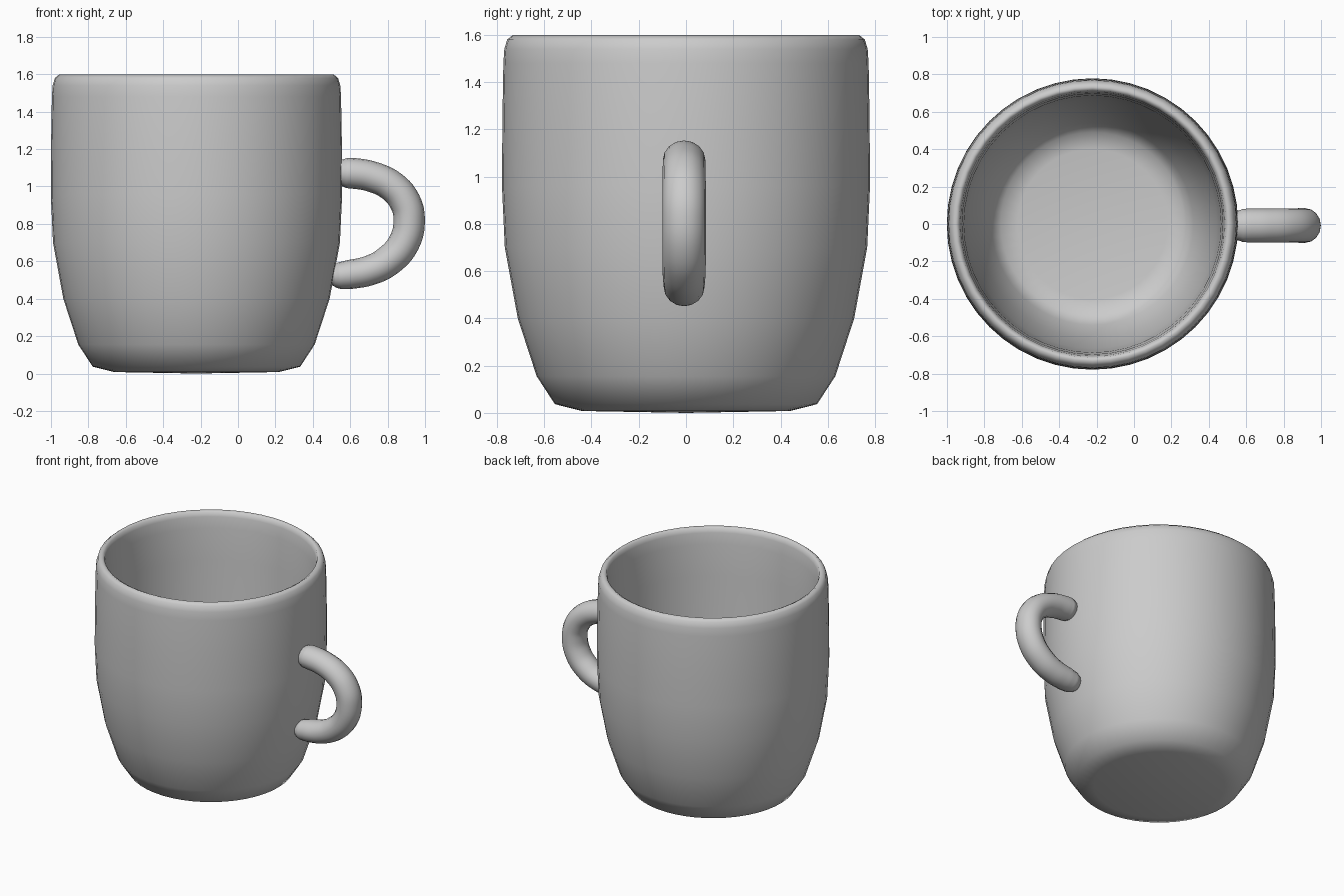
import bpy, bmesh, math
from mathutils import Matrix

if "Cube" in bpy.data.objects:
    bpy.data.objects.remove(bpy.data.objects["Cube"])

CX = -0.222  # axis of the cup


def finish(ob, angle=180):
    bpy.ops.object.select_all(action='DESELECT')
    ob.select_set(True)
    bpy.context.view_layer.objects.active = ob
    bpy.ops.object.shade_smooth_by_angle(angle=math.radians(angle))


def lathe(name, profile, segments):
    """Spin an (r, z) profile that starts and ends on the axis."""
    bm = bmesh.new()
    verts = [bm.verts.new((r, 0, z)) for r, z in profile]
    edges = [bm.edges.new(p) for p in zip(verts, verts[1:])]
    bmesh.ops.spin(bm, geom=verts + edges, cent=(0, 0, 0), axis=(0, 0, 1),
                   angle=math.tau, steps=segments)
    bmesh.ops.remove_doubles(bm, verts=bm.verts, dist=1e-4)
    bmesh.ops.recalc_face_normals(bm, faces=bm.faces)
    me = bpy.data.meshes.new(name)
    bm.to_mesh(me)
    bm.free()
    ob = bpy.data.objects.new(name, me)
    bpy.context.collection.objects.link(ob)
    return ob


# Cup body: outside from the base up, over the rounded rim, down the inside
outer = [(0, 0), (0.44, 0.008), (0.555, 0.037), (0.632, 0.155), (0.712, 0.40),
         (0.767, 0.70), (0.779, 0.96), (0.777, 1.25), (0.773, 1.48),
         (0.769, 1.54), (0.757, 1.58), (0.733, 1.6)]
inner = [(0.714, 1.59), (0.706, 1.56), (0.697, 1.48), (0.687, 1.25),
         (0.678, 0.96), (0.665, 0.71), (0.612, 0.42), (0.54, 0.19),
         (0.49, 0.12), (0.40, 0.105), (0, 0.1)]
body = lathe("cup_body", outer + inner, 48)
body.location.x = CX
finish(body)

# Handle: smooth tube with rounded ends pressed against the cup wall (x, z, radius)
path = [(0.531, 1.073, 0.03), (0.537, 1.073, 0.053), (0.553, 1.073, 0.07),
        (0.585, 1.072, 0.081), (0.62, 1.07, 0.082), (0.715, 1.053, 0.082),
        (0.825, 1.0, 0.083), (0.892, 0.92, 0.084), (0.915, 0.83, 0.084),
        (0.888, 0.70, 0.084), (0.80, 0.60, 0.083), (0.70, 0.55, 0.08),
        (0.60, 0.53, 0.078), (0.545, 0.523, 0.072), (0.515, 0.52, 0.06),
        (0.498, 0.518, 0.045), (0.492, 0.518, 0.025)]
cu = bpy.data.curves.new("handle", 'CURVE')
cu.dimensions = '3D'
cu.bevel_depth = 1.0
cu.bevel_resolution = 6
cu.resolution_u = 5
cu.use_fill_caps = True
sp = cu.splines.new('BEZIER')
sp.bezier_points.add(len(path) - 1)
for p, (x, z, r) in zip(sp.bezier_points, path):
    p.co = (x, 0, z)
    p.radius = r
    p.handle_left_type = p.handle_right_type = 'AUTO'
tube = bpy.data.objects.new("handle_path", cu)
bpy.context.collection.objects.link(tube)
me = bpy.data.meshes.new_from_object(
    tube.evaluated_get(bpy.context.evaluated_depsgraph_get()))
bpy.data.objects.remove(tube)
me.transform(Matrix.Translation((0, -0.008, 0)) @ Matrix.Diagonal((1, 1.1, 1, 1)))
handle = bpy.data.objects.new("handle", me)
bpy.context.collection.objects.link(handle)
finish(handle, 60)
